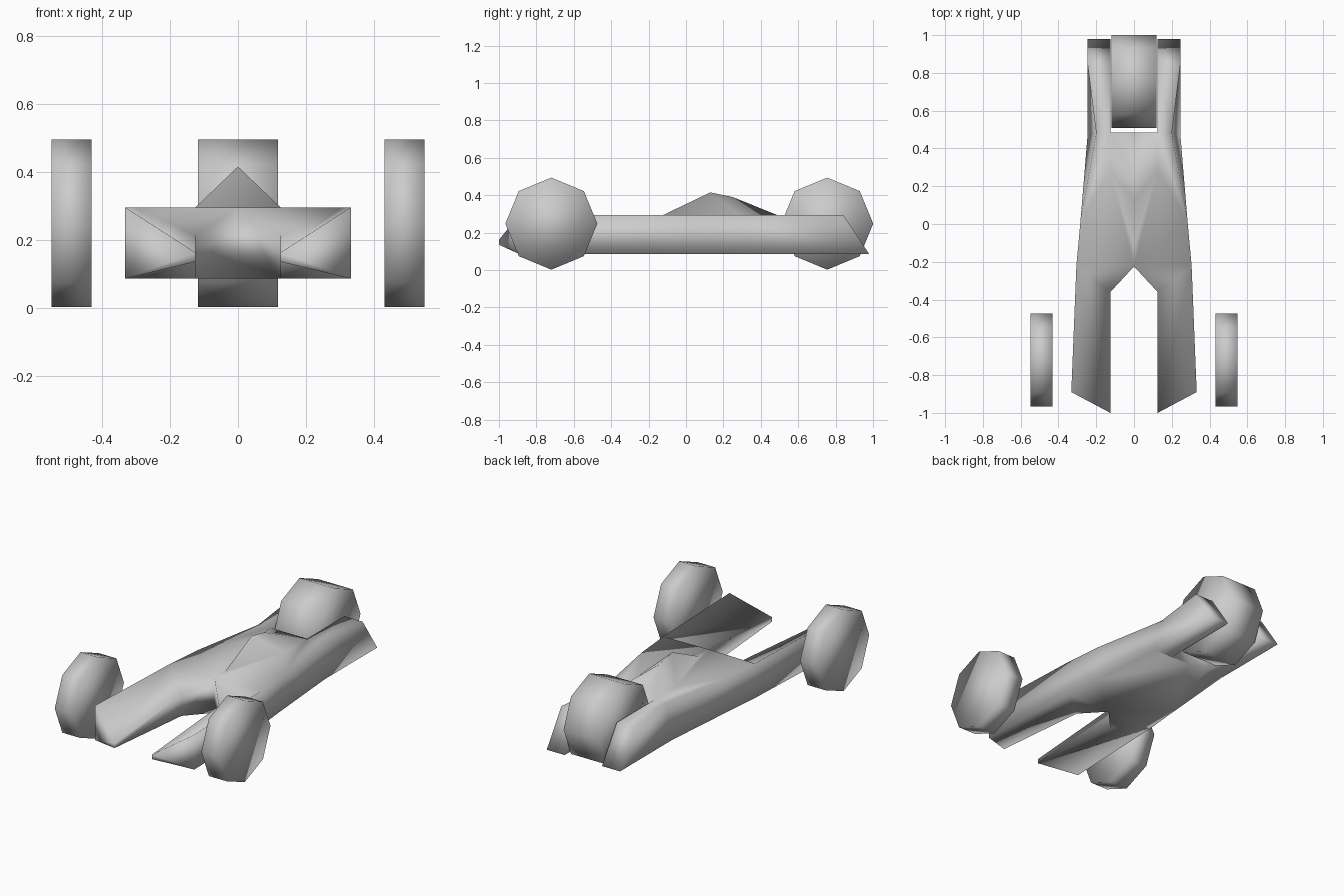
import bpy, bmesh
from math import radians

if "Cube" in bpy.data.objects:
    bpy.data.objects.remove(bpy.data.objects["Cube"])


def smooth(obj):
    for p in obj.data.polygons:
        p.use_smooth = True


# Wheels: eight-sided rollers lying along x
def wheel(name, x, y, width):
    bpy.ops.mesh.primitive_cylinder_add(vertices=8, radius=0.246, depth=width,
                                        location=(x, y, 0.248), rotation=(0, radians(90), 0))
    obj = bpy.context.object
    obj.name = name
    smooth(obj)


for side, sx in (("left", -1), ("right", 1)):
    wheel("front_wheel_" + side, sx * 0.49, -0.72, 0.118)
wheel("rear_wheel", 0, 0.755, 0.236)

# Body: right half outline, key -> top point, bottom point
ZT, ZB = 0.295, 0.085
outline = {
    "notch":       ((0, -0.225, ZT), (0, -0.225, ZB)),
    "prong_root":  ((0.125, -0.36, 0.212), (0.125, -0.36, ZB)),
    "tip_in":      ((0.125, -1.0, 0.162), (0.125, -1.0, 0.135)),
    "tip_out":     ((0.332, -0.89, ZT), (0.332, -0.89, ZB)),
    "shoulder":    ((0.305, -0.22, ZT), (0.305, -0.22, ZB)),
    "waist":       ((0.283, 0.02, ZT), (0.283, 0.02, ZB)),
    "arm_root":    ((0.2, 0.48, ZT), (0.245, 0.48, ZB)),
    "arm_end":     ((0.245, 0.84, ZT), (0.245, 0.98, ZB)),
    "arm_end_in":  ((0.125, 0.84, ZT), (0.125, 0.98, ZB)),
    "arm_root_in": ((0.125, 0.485, ZT), (0.125, 0.485, ZB)),
    "tail":        ((0, 0.485, ZT), (0, 0.485, ZB)),
}
# Raised hump over the middle
hump = {"hump_front": (0, -0.12, ZT), "peak": (0, 0.13, 0.415),
        "ridge": (0, 0.25, 0.39), "hump_side": (0.125, 0.28, ZT)}

bm = bmesh.new()
top = {k: bm.verts.new(v[0]) for k, v in outline.items()}
low = {k: bm.verts.new(v[1]) for k, v in outline.items()}
top.update({k: bm.verts.new(v) for k, v in hump.items()})


def face(verts, names):
    bm.faces.new([verts[n] for n in names.split()])


# Side walls all round, apart from the mirror plane
keys = list(outline)
for a, b in zip(keys, keys[1:]):
    bm.faces.new([top[a], top[b], low[b], low[a]])

# Prongs and arms share the same layout above and below
for verts in (top, low):
    face(verts, "tip_in tip_out shoulder")
    face(verts, "tip_in shoulder prong_root")
    face(verts, "prong_root shoulder notch")
    face(verts, "notch shoulder waist")
    face(verts, "arm_root arm_end arm_end_in arm_root_in")
face(low, "notch waist arm_root arm_root_in tail")

# Deck and hump
face(top, "notch waist hump_side hump_front")
face(top, "waist arm_root arm_root_in hump_side")
face(top, "hump_front hump_side peak")
face(top, "peak hump_side ridge")
face(top, "ridge hump_side arm_root_in")
face(top, "ridge arm_root_in tail")

bmesh.ops.recalc_face_normals(bm, faces=bm.faces)
mesh = bpy.data.meshes.new("body")
bm.to_mesh(mesh)
bm.free()
body = bpy.data.objects.new("body", mesh)
bpy.context.collection.objects.link(body)
body.modifiers.new("mirror", 'MIRROR').merge_threshold = 0.001
smooth(body)
